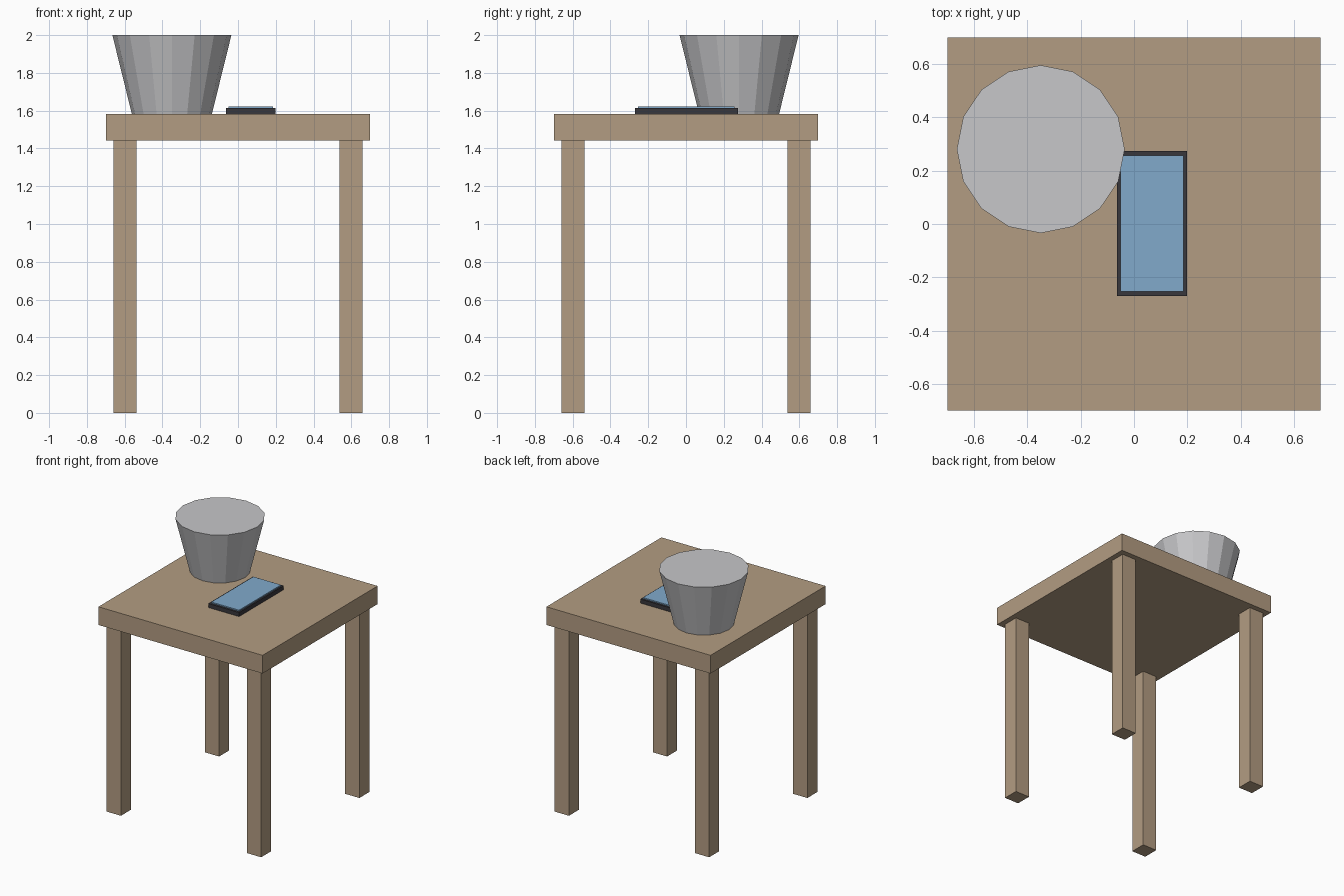
import bpy

if "Cube" in bpy.data.objects:
    bpy.data.objects.remove(bpy.data.objects["Cube"])


def material(name, color):
    m = bpy.data.materials.new(name)
    m.diffuse_color = (*color, 1.0)
    m.use_nodes = True
    m.node_tree.nodes["Principled BSDF"].inputs["Base Color"].default_value = m.diffuse_color
    return m


wood = material("light_wood", (0.45, 0.335, 0.223))
metal = material("light_grey", (0.57, 0.57, 0.585))
dark = material("charcoal", (0.04, 0.038, 0.045))
glass = material("screen_blue", (0.22, 0.40, 0.60))


def finish(name, mat):
    ob = bpy.context.object
    ob.name = name
    ob.data.materials.append(mat)
    return ob


def box(name, mat, x, y, z):
    """Box from (min, max) ranges on each axis."""
    ranges = (x, y, z)
    bpy.ops.mesh.primitive_cube_add(size=1, location=[(a + b) / 2 for a, b in ranges])
    bpy.context.object.scale = [b - a for a, b in ranges]
    bpy.ops.object.transform_apply(location=False, rotation=False, scale=True)
    return finish(name, mat)


TOP = 1.583  # height of the table surface

# Table: slab and four square legs
box("table_top", wood, (-0.7, 0.7), (-0.7, 0.7), (1.443, TOP))
for sx, side in ((-1, "left"), (1, "right")):
    for sy, end in ((-1, "front"), (1, "back")):
        cx, cy, h = sx * 0.598, sy * 0.598, 0.061
        box(f"leg_{end}_{side}", wood, (cx - h, cx + h), (cy - h, cy + h), (0, 1.443))

# Tapered bucket, closed at both ends, flat sided
bpy.ops.mesh.primitive_cone_add(vertices=16, radius1=0.212, radius2=0.315,
                                depth=2.0 - TOP, location=(-0.35, 0.281, (2.0 + TOP) / 2))
finish("bucket", metal)

# Tablet: dark body with a raised blue screen
box("tablet_body", dark, (-0.064, 0.198), (-0.27, 0.274), (TOP, 1.614))
box("tablet_screen", glass, (-0.05, 0.186), (-0.253, 0.258), (1.614, 1.623))
